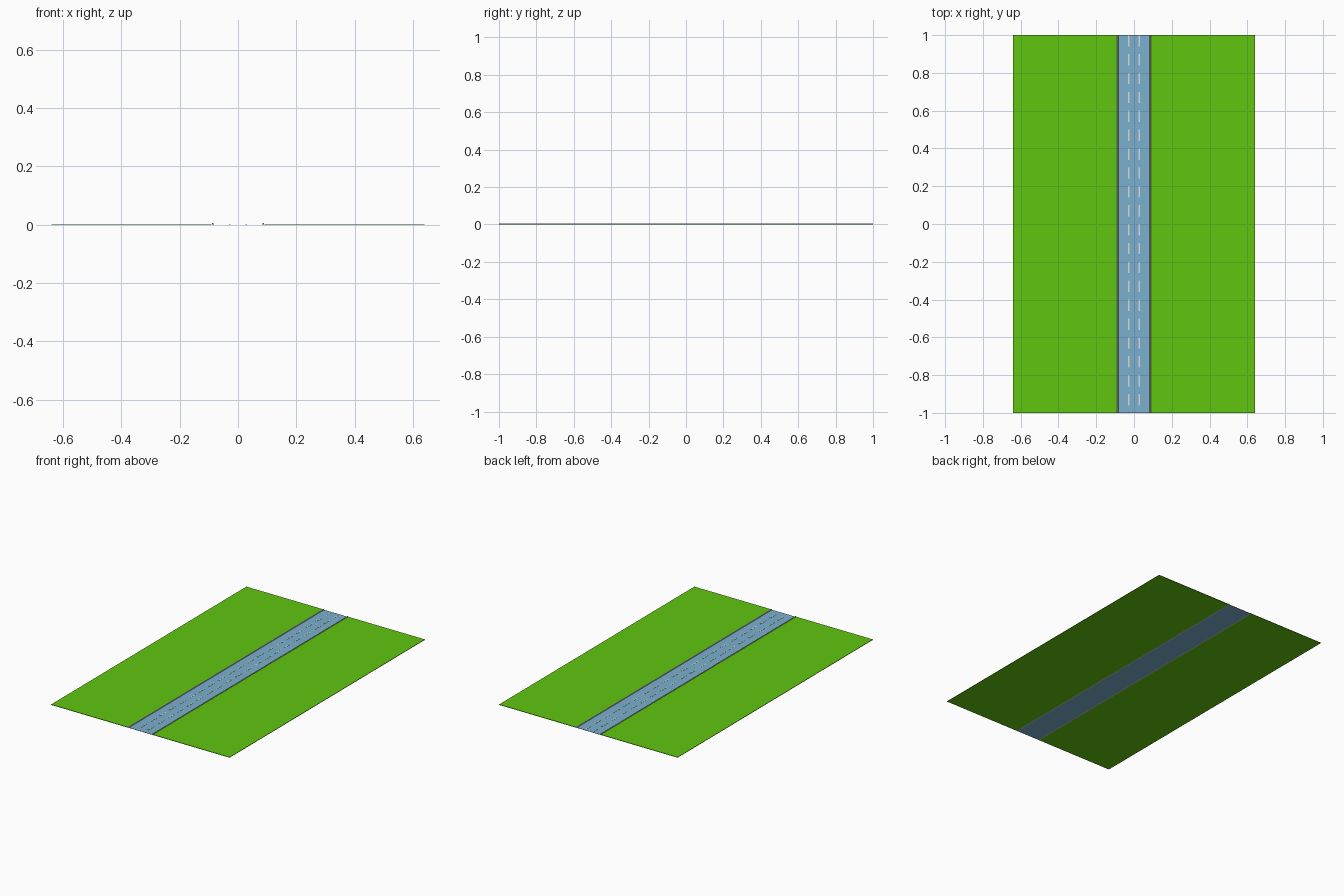
import bpy, bmesh

if "Cube" in bpy.data.objects:
    bpy.data.objects.remove(bpy.data.objects["Cube"])

HALF_LEN = 1.0
HALF_WID = 0.64
ROAD = 0.082       # half width of the carriageway
KERB_OUT = 0.09    # outer edge of the kerbs


def material(name, rgb):
    m = bpy.data.materials.new(name)
    m.diffuse_color = (*rgb, 1)
    m.use_nodes = True
    m.node_tree.nodes["Principled BSDF"].inputs["Base Color"].default_value = m.diffuse_color
    return m


GRASS = material("grass green", (0.117, 0.56, 0.005))
ASPHALT = material("road blue", (0.195, 0.434, 0.63))
PAINT = material("pale paint", (0.72, 0.70, 0.62))
KERB = material("kerb grey", (0.55, 0.52, 0.50))


def add_box(bm, x0, x1, y0, y1, z0, z1):
    vs = bmesh.ops.create_cube(bm, size=1)["verts"]
    for v in vs:
        v.co = (x1 if v.co.x > 0 else x0,
                y1 if v.co.y > 0 else y0,
                z1 if v.co.z > 0 else z0)


def finish(bm, name, mat):
    bmesh.ops.recalc_face_normals(bm, faces=bm.faces)
    me = bpy.data.meshes.new(name)
    bm.to_mesh(me)
    bm.free()
    me.materials.append(mat)
    ob = bpy.data.objects.new(name, me)
    bpy.context.collection.objects.link(ob)
    return ob


def slab(name, x0, x1, z1, mat):
    bm = bmesh.new()
    add_box(bm, x0, x1, -HALF_LEN, HALF_LEN, 0, z1)
    return finish(bm, name, mat)


def kerb(name, cx, mat):
    # low kerb with sloping sides, extruded along the road
    bm = bmesh.new()
    w = (KERB_OUT - ROAD) / 2
    profile = [(-w, 0), (w, 0), (w * 0.5, 0.006), (-w * 0.5, 0.006)]
    face = bm.faces.new([bm.verts.new((cx + x, -HALF_LEN, z)) for x, z in profile])
    ext = bmesh.ops.extrude_face_region(bm, geom=[face])["geom"]
    verts = [g for g in ext if isinstance(g, bmesh.types.BMVert)]
    bmesh.ops.translate(bm, verts=verts, vec=(0, 2 * HALF_LEN, 0))
    return finish(bm, name, mat)


def lane_dashes(name, cx, mat):
    # broken lane marking
    bm = bmesh.new()
    step, length = 0.1, 0.06
    for i in range(20):
        y1 = HALF_LEN - i * step
        add_box(bm, cx - 0.003, cx + 0.003, y1 - length, y1, 0.001, 0.0026)
    return finish(bm, name, mat)


# carriageway
slab("road", -ROAD, ROAD, 0.0015, ASPHALT)

# verges, kerbs and lane markings on both sides
for side, s in (("left", -1), ("right", 1)):
    a, b = sorted((s * KERB_OUT, s * HALF_WID))
    slab(side + "_grass", a, b, 0.003, GRASS)
    kerb(side + "_kerb", s * (ROAD + KERB_OUT) / 2, KERB)
    lane_dashes(side + "_lane_dashes", s * 0.028, PAINT)
